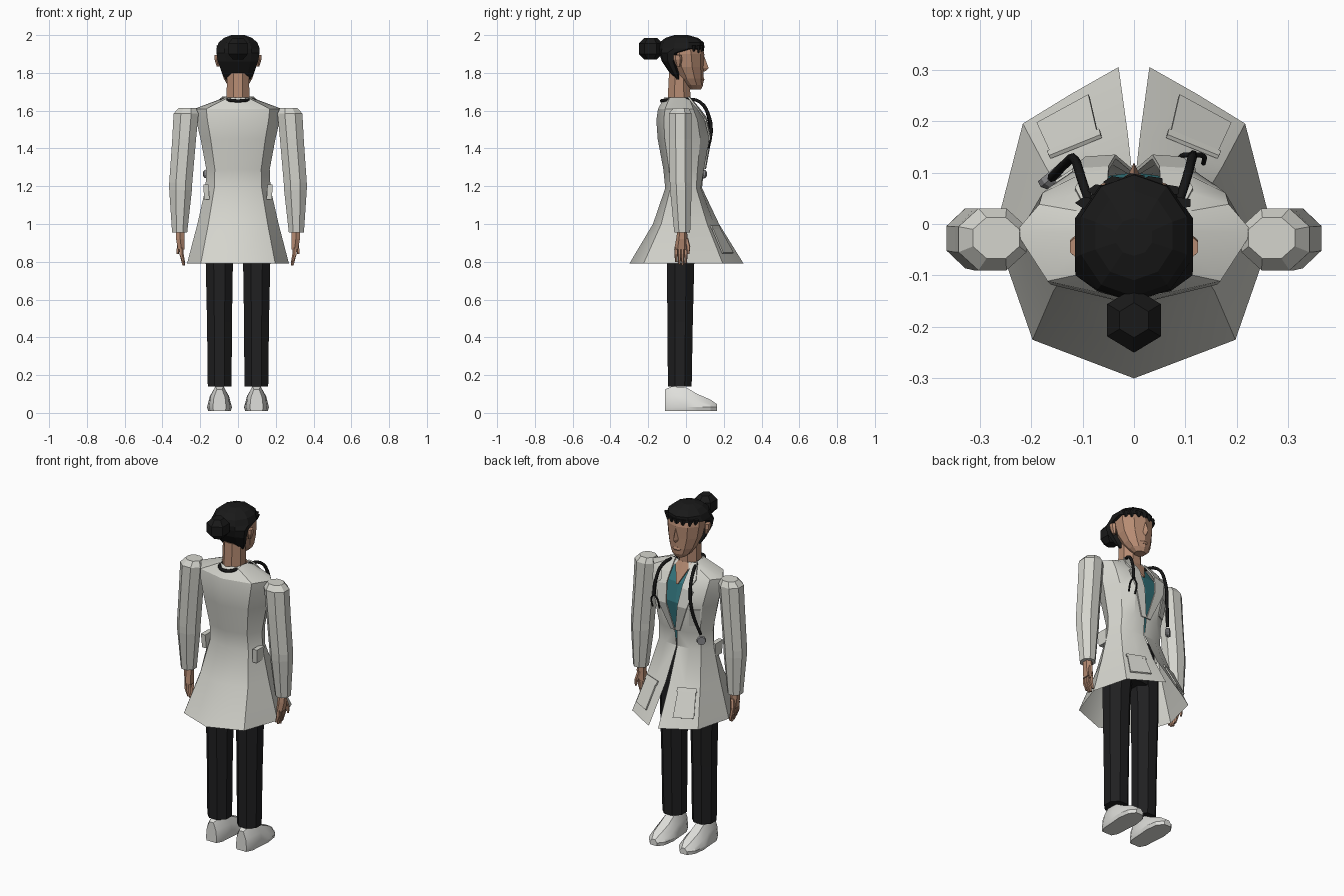
import bpy, bmesh, math
from mathutils import Vector

cube = bpy.data.objects.get("Cube")
if cube:
    bpy.data.objects.remove(cube)


def material(name, rgb, rough=0.8):
    m = bpy.data.materials.new(name)
    m.use_nodes = True
    m.diffuse_color = (*rgb, 1)
    node = m.node_tree.nodes["Principled BSDF"]
    node.inputs["Base Color"].default_value = (*rgb, 1)
    node.inputs["Roughness"].default_value = rough
    return m


WHITE = material("coat white", (0.66, 0.66, 0.61))
SHOE = material("shoe white", (0.74, 0.74, 0.71))
SKIN = material("skin", (0.47, 0.26, 0.17))
HAIR = material("hair black", (0.010, 0.010, 0.010))
TROUSER = material("trouser black", (0.014, 0.014, 0.015))
TEAL = material("shirt teal", (0.035, 0.19, 0.22))
RUBBER = material("tube black", (0.008, 0.008, 0.008))
METAL = material("metal grey", (0.25, 0.25, 0.26))


def grid(name, rows, mat, closed=True, caps=True, mirror=False, thick=0, smooth=None):
    """Skin a surface over rows of points."""
    bm = bmesh.new()
    vs = [[bm.verts.new(p) for p in row] for row in rows]
    n = len(rows[0])
    for a, b in zip(vs, vs[1:]):
        for i in range(n if closed else n - 1):
            j = (i + 1) % n
            bm.faces.new((a[i], a[j], b[j], b[i]))
    if closed and caps:
        bm.faces.new(vs[0])
        bm.faces.new(vs[-1])
    bmesh.ops.remove_doubles(bm, verts=bm.verts, dist=1e-5)
    bmesh.ops.recalc_face_normals(bm, faces=bm.faces)
    me = bpy.data.meshes.new(name)
    bm.to_mesh(me)
    bm.free()
    me.materials.append(mat)
    ob = bpy.data.objects.new(name, me)
    bpy.context.collection.objects.link(ob)
    if smooth:
        bpy.ops.object.select_all(action='DESELECT')
        ob.select_set(True)
        bpy.context.view_layer.objects.active = ob
        bpy.ops.object.shade_smooth_by_angle(angle=math.radians(smooth))
    if mirror:
        mod = ob.modifiers.new("Mirror", 'MIRROR')
        mod.use_clip = True
    if thick:
        ob.modifiers.new("Solidify", 'SOLIDIFY').thickness = thick
    return ob


def ring(z, cx, cy, rx, ry, n=8):
    turn = math.pi / n
    k = 1 / math.cos(turn)
    return [(cx + rx * k * math.cos(2 * math.pi * i / n + turn),
             cy + ry * k * math.sin(2 * math.pi * i / n + turn), z) for i in range(n)]


def span_ring(z, w, back, front, n=10):
    return ring(z, 0, (back + front) / 2, w, (front - back) / 2, n)


def tube(name, pts, radius, mat, mirror=False):
    cu = bpy.data.curves.new(name, 'CURVE')
    cu.dimensions = '3D'
    cu.bevel_depth = radius
    cu.bevel_resolution = 1
    cu.resolution_u = 4
    cu.use_fill_caps = True
    sp = cu.splines.new('BEZIER')
    sp.bezier_points.add(len(pts) - 1)
    for bp, p in zip(sp.bezier_points, pts):
        bp.co = p
        bp.handle_left_type = bp.handle_right_type = 'AUTO'
    cu.materials.append(mat)
    ob = bpy.data.objects.new(name, cu)
    bpy.context.collection.objects.link(ob)
    if mirror:
        ob.modifiers.new("Mirror", 'MIRROR')
    return ob


# Shoes: sections from heel to toe
shoe = []
for y, hw, top in [(-.11, .035, .125), (-.075, .055, .14), (0, .06, .135),
                   (.06, .066, .10), (.13, .055, .07), (.165, .025, .045)]:
    shoe.append([(.098 + s * hw * k, y, z) for s, k, z in
                 [(-1, .9, .01), (-1, 1, .03), (-1, .85, top * .65), (-1, .4, top),
                  (1, .4, top), (1, .85, top * .65), (1, 1, .03), (1, .9, .01)]])
grid("shoes", shoe, SHOE, mirror=True, smooth=25)

# Trousers
grid("trouser_legs", [ring(.14, .097, -.033, .063, .063), ring(.48, .098, -.031, .066, .067),
                      ring(.80, .099, -.029, .072, .073), ring(1.0, .09, -.028, .078, .08)],
     TROUSER, mirror=True)
grid("trouser_hips", [span_ring(.92, .15, -.10, .05), span_ring(1.18, .14, -.09, .05)], TROUSER)

# Coat body: z, half width, back, front, front gap, bulge of the front panel
COAT = [(.79, .27, -.30, .305, .030, .83), (1.0, .215, -.175, .175, .012, .85),
        (1.19, .172, -.11, .085, .002, .92), (1.29, .168, -.12, .095, .006, 1.0),
        (1.45, .198, -.15, .118, .045, 1.04), (1.55, .222, -.157, .095, .058, 1.04),
        (1.61, .23, -.148, .06, .06, 1.05), (1.67, .07, -.115, .025, .055, .8)]


def coat_row(z, w, back, front, gap, bulge):
    return [Vector(p) for p in [(0, back, z), (.73 * w, .75 * back, z), (w, -.015, z),
                                (.8 * w, .64 * front, z), (.45 * w, bulge * front, z),
                                (min(gap, .4 * w + gap * .2), front, z)]]


coat_rows = [coat_row(*r) for r in COAT]
grid("coat_body", coat_rows, WHITE, closed=False, mirror=True, smooth=28)


def patch(name, corners, u, v, flip=False, mirror=True):
    """A thin plate lying just proud of one coat panel."""
    a, b, c, d = corners
    normal = (b - a).cross(d - a).normalized()
    if normal.y < 0:
        normal = -normal

    def at(s, t):
        p = a.lerp(b, s).lerp(d.lerp(c, s), t) + normal * .006
        return (-p.x, p.y, p.z) if flip else p
    grid(name, [[at(s, t) for s in u] for t in v], WHITE, closed=False, mirror=mirror, thick=.008)


# Pockets and waist flaps
low, mid, waist, chest, upper = coat_rows[0], coat_rows[1], coat_rows[2], coat_rows[3], coat_rows[4]
patch("hip_pockets", (low[3], low[5], mid[5], mid[3]), (.12, .68), (.25, .85))
patch("hip_pocket_bands", (low[3], low[5], mid[5], mid[3]), (.09, .71), (.85, .95))
patch("chest_pocket", (chest[3], chest[4], upper[4], upper[3]), (.1, .85), (.3, .95),
      flip=True, mirror=False)
grid("side_flaps", [ring(1.13, .165, -.05, .014, .03, 4), ring(1.21, .17, -.05, .014, .035, 4)],
     WHITE, mirror=True)

# Lapels: z, inner x, outer x, y
grid("lapels", [[(xi, y, z), (xo, y - .004, z - dz)] for z, xi, xo, y, dz in
                [(1.675, .055, .085, .02, 0), (1.61, .052, .115, .075, .005),
                 (1.57, .05, .095, .105, .01), (1.555, .05, .12, .112, .01),
                 (1.45, .036, .095, .135, 0), (1.29, .002, .03, .106, 0)]],
     WHITE, closed=False, mirror=True, thick=.008)

# Shirt and bare collar
grid("shirt", [[(0, y, z), (w, y - .012, z)] for z, w, y in
               [(1.22, .06, .07), (1.45, .09, .10), (1.56, .09, .075), (1.65, .07, .02)]],
     TEAL, closed=False, mirror=True)
grid("collar_skin", [[(0, .086, 1.555), (.004, .086, 1.555)],
                     [(0, .025, 1.665), (.055, .022, 1.665)]],
     SKIN, closed=False, mirror=True, thick=.008)

# Sleeves
grid("sleeves", [ring(*r) for r in
                 [(1.615, .268, -.027, .045, .04), (1.585, .275, -.03, .066, .06),
                  (1.45, .285, -.03, .063, .06), (1.22, .303, -.028, .061, .058),
                  (1.18, .304, -.027, .060, .057), (.955, .309, -.02, .040, .042)]],
     WHITE, mirror=True)

# Hands with fingers and thumb
grid("hands", [ring(.97, .306, -.02, .022, .022, 6), ring(.92, .306, -.022, .022, .026, 6),
               ring(.865, .30, -.026, .018, .032, 6)], SKIN, mirror=True)
for i, length in enumerate((.065, .08, .085, .075)):
    y = -.052 + i * .017
    grid(f"fingers_{i + 1}", [ring(.875, .30, y, .010, .008, 5), ring(.84, .30, y, .010, .008, 5),
                              ring(.865 - length, .288, y, .006, .005, 5)], SKIN, mirror=True)
grid("thumbs", [ring(.925, .305, 0, .010, .010, 5), ring(.88, .315, .012, .009, .009, 5),
                ring(.84, .32, .012, .005, .005, 5)], SKIN, mirror=True)

# Neck and head
grid("neck", [span_ring(1.60, .062, -.10, .025, 8), span_ring(1.80, .058, -.09, .02, 8)], SKIN)
grid("head", [span_ring(*r) for r in
              [(1.712, .030, .02, .078), (1.735, .055, -.005, .088), (1.77, .075, -.04, .09),
               (1.83, .095, -.08, .09), (1.90, .104, -.10, .092), (1.95, .10, -.10, .08),
               (1.975, .075, -.08, .05)]], SKIN)
grid("nose", [[(-.006, .085, 1.895), (.006, .085, 1.895), (0, .094, 1.895)],
              [(-.018, .08, 1.825), (.018, .08, 1.825), (0, .12, 1.825)],
              [(-.012, .08, 1.807), (.012, .08, 1.807), (0, .10, 1.807)]], SKIN)
grid("lips", [span_ring(1.755, .022, .06, .093, 8), span_ring(1.765, .026, .06, .098, 8),
              span_ring(1.777, .02, .06, .093, 8)], SKIN)
grid("ears", [ring(1.835, .105, -.04, .008, .010, 6), ring(1.87, .112, -.043, .012, .02, 6),
              ring(1.895, .112, -.045, .012, .018, 6)], SKIN, mirror=True)

# Hair: cap, fringe tufts and bun
grid("hair_cap", [span_ring(*r) for r in
                  [(1.765, .066, -.055, -.03), (1.80, .085, -.085, -.03), (1.86, .106, -.125, -.04),
                   (1.905, .114, -.14, -.02), (1.928, .115, -.145, .09), (1.96, .103, -.135, .09),
                   (1.985, .075, -.105, .06), (2.0, .035, -.06, .01)]], HAIR)
for i in range(7):
    a = math.radians(-60 + 20 * i)
    x, y = .104 * math.sin(a), -.005 + .092 * math.cos(a)
    grid(f"fringe_tuft_{i + 1}", [ring(1.912 - .008 * (i % 2), x, y, .006, .004, 5),
                                  ring(1.945, x, y, .02, .010, 5)], HAIR)
grid("hair_bun", [ring(z, 0, -.187, r, r * 1.05, 6) for z, r in
                  [(1.872, .028), (1.90, .052), (1.955, .052), (1.985, .028)]], HAIR)

# Stethoscope
tube("stethoscope_tube",
     [(.115, .135, 1.48), (.112, .125, 1.56), (.098, .075, 1.645), (.065, -.02, 1.66),
      (.04, -.115, 1.655), (0, -.13, 1.652), (-.04, -.115, 1.655), (-.065, -.02, 1.66),
      (-.098, .075, 1.645), (-.115, .125, 1.54), (-.13, .12, 1.42), (-.16, .09, 1.30)],
     .009, RUBBER)
for name, x in (("inner", .092), ("outer", .135)):
    tube(f"stethoscope_{name}_earpiece",
         [(.115, .135, 1.485), (x, .132, 1.45), (x, .118, 1.40)], .005, RUBBER)
bell = grid("stethoscope_bell", [ring(-.012, 0, 0, .018, .018, 10), ring(0, 0, 0, .025, .025, 10),
                                 ring(.012, 0, 0, .022, .022, 10)], METAL)
bell.location = (-.162, .088, 1.265)
bell.rotation_euler = (math.radians(-90), 0, math.radians(40))
